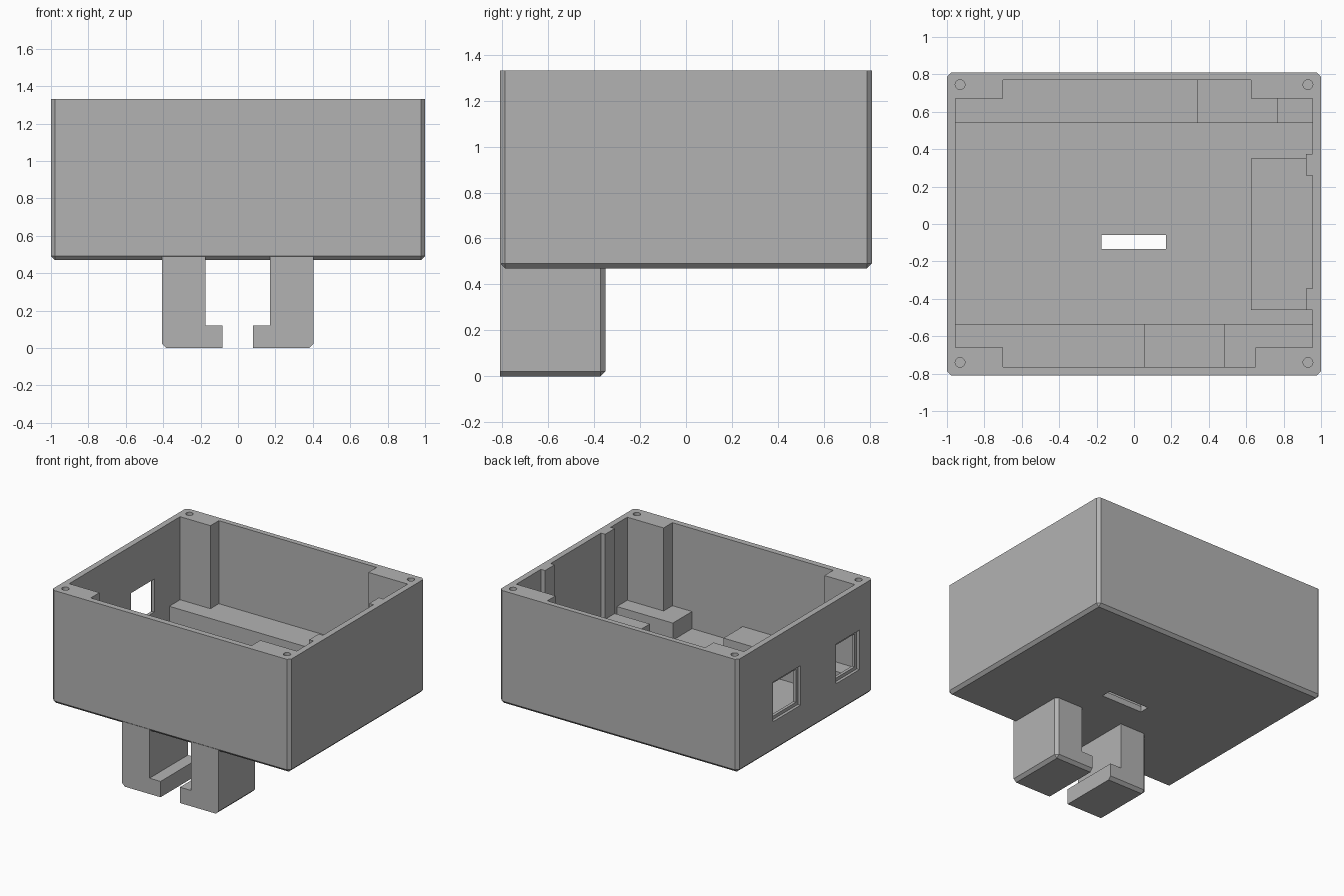
import bpy
import bmesh
from mathutils import Vector

if "Cube" in bpy.data.objects:
    bpy.data.objects.remove(bpy.data.objects["Cube"], do_unlink=True)

TOP = 1.33        # rim height
FLOOR = 0.515     # inside floor
LEDGE = 0.70      # raised ledges
POCKET = 0.57     # lower pockets between ledges
OVER = 1.5        # cutters run out past the rim
CHAMFER = 0.022

grey = bpy.data.materials.new("matte grey plastic")
grey.use_nodes = True
colour = (0.45, 0.45, 0.45, 1)
grey.diffuse_color = colour
grey.node_tree.nodes["Principled BSDF"].inputs["Base Color"].default_value = colour


def add_object(name, bm):
    mesh = bpy.data.meshes.new(name)
    bmesh.ops.recalc_face_normals(bm, faces=bm.faces)
    bm.to_mesh(mesh)
    bm.free()
    mesh.materials.append(grey)
    obj = bpy.data.objects.new(name, mesh)
    bpy.context.collection.objects.link(obj)
    return obj


def box(name, xs, ys, zs, bevel_rule=None):
    """Box from ranges; edges whose midpoint passes bevel_rule are chamfered."""
    bm = bmesh.new()
    bmesh.ops.create_cube(bm, size=1)
    for v in bm.verts:
        v.co = Vector([r[0] if c < 0 else r[1] for c, r in zip(v.co, (xs, ys, zs))])
    if bevel_rule:
        edges = [e for e in bm.edges
                 if bevel_rule((e.verts[0].co + e.verts[1].co) / 2,
                               e.verts[0].co - e.verts[1].co)]
        bmesh.ops.bevel(bm, geom=edges, offset=CHAMFER, segments=1, affect='EDGES')
    return add_object(name, bm)


def cylinder(name, x, y, radius, z0, z1):
    bm = bmesh.new()
    bmesh.ops.create_cone(bm, cap_ends=True, segments=32, radius1=radius,
                          radius2=radius, depth=z1 - z0)
    bmesh.ops.translate(bm, verts=bm.verts, vec=(x, y, (z0 + z1) / 2))
    return add_object(name, bm)


def cut(target, cutter):
    cutter.hide_render = True
    mod = target.modifiers.new("cut", 'BOOLEAN')
    mod.operation = 'DIFFERENCE'
    mod.solver = 'EXACT'
    mod.object = cutter
    bpy.context.view_layer.objects.active = target
    bpy.ops.object.modifier_apply(modifier=mod.name)
    bpy.data.objects.remove(cutter, do_unlink=True)


# Outer box: chamfered along the base and upright corners
enclosure = box("enclosure", (-1, 1), (-0.81, 0.81), (0.47, TOP),
                lambda mid, d: mid.z < TOP - 0.01)

# Main cavity, leaving the floor
cut(enclosure, box("cavity", (-0.955, 0.955), (-0.535, 0.54), (FLOOR, OVER)))

# Space above the ledges, with solid corner posts: side, ledge sections, post edges
for side, post_y, wall_y, x0, x1, pocket in (
        (1, 0.67, 0.77, -0.70, 0.625, (0.34, 0.765)),
        (-1, 0.66, 0.765, -0.70, 0.65, (0.06, 0.485))):
    def span(far):
        return (0.3, far) if side > 0 else (-far, -0.3)
    cut(enclosure, box("ledge_space", (-0.955, 0.955), span(post_y), (LEDGE, OVER)))
    cut(enclosure, box("wall_space", (x0, x1), span(wall_y), (LEDGE, OVER)))
    cut(enclosure, box("pocket", pocket, span(post_y), (POCKET, LEDGE + 0.1)))
    cut(enclosure, box("pocket_back", (pocket[0], min(pocket[1], x1)),
                       span(wall_y), (POCKET, LEDGE + 0.1)))

# Stepped port openings in the right-hand wall: shallow recess, then through hole
STEP = 0.025
for y0, y1 in ((0.055, 0.385), (-0.65, -0.37)):
    cut(enclosure, box("port_recess", (-1.1, -0.978), (y0, y1), (0.70, 1.0)))
    cut(enclosure, box("port_hole", (-1.1, -0.9), (y0 + STEP, y1 - STEP),
                       (0.70 + STEP, 1.0 - STEP)))

# Cable slot in the floor
cut(enclosure, box("cable_slot", (-0.175, 0.17), (-0.135, -0.06), (0.3, 0.6)))

# Screw holes in the corner posts
for x in (-0.93, 0.93):
    for y in (-0.74, 0.745):
        cut(enclosure, cylinder("screw_hole", x, y, 0.026, 1.05, OVER))

# Raised platform and guide rails on the left-hand wall
box("wall_platform", (0.625, 0.955), (-0.46, 0.35), (FLOOR, 0.685))
for label, y0, y1 in (("rear", 0.26, 0.375), ("front", -0.46, -0.345)):
    box(label + "_guide_rail", (0.92, 0.955), (y0, y1), (FLOOR, TOP))

# Hanging clip: chamfered block opened by a T-shaped channel
clip = box("mounting_clip", (-0.405, 0.403), (-0.81, -0.35), (0, 0.49),
           lambda mid, d: mid.y > -0.8 and mid.z < 0.48
           and (mid.z < 0.01 or (abs(d.z) > 0.1 and mid.y > -0.36)))
cut(clip, box("channel", (-0.175, 0.172), (-1, 0), (0.12, 0.6)))
cut(clip, box("channel_mouth", (-0.083, 0.08), (-1, 0), (-0.1, 0.3)))
